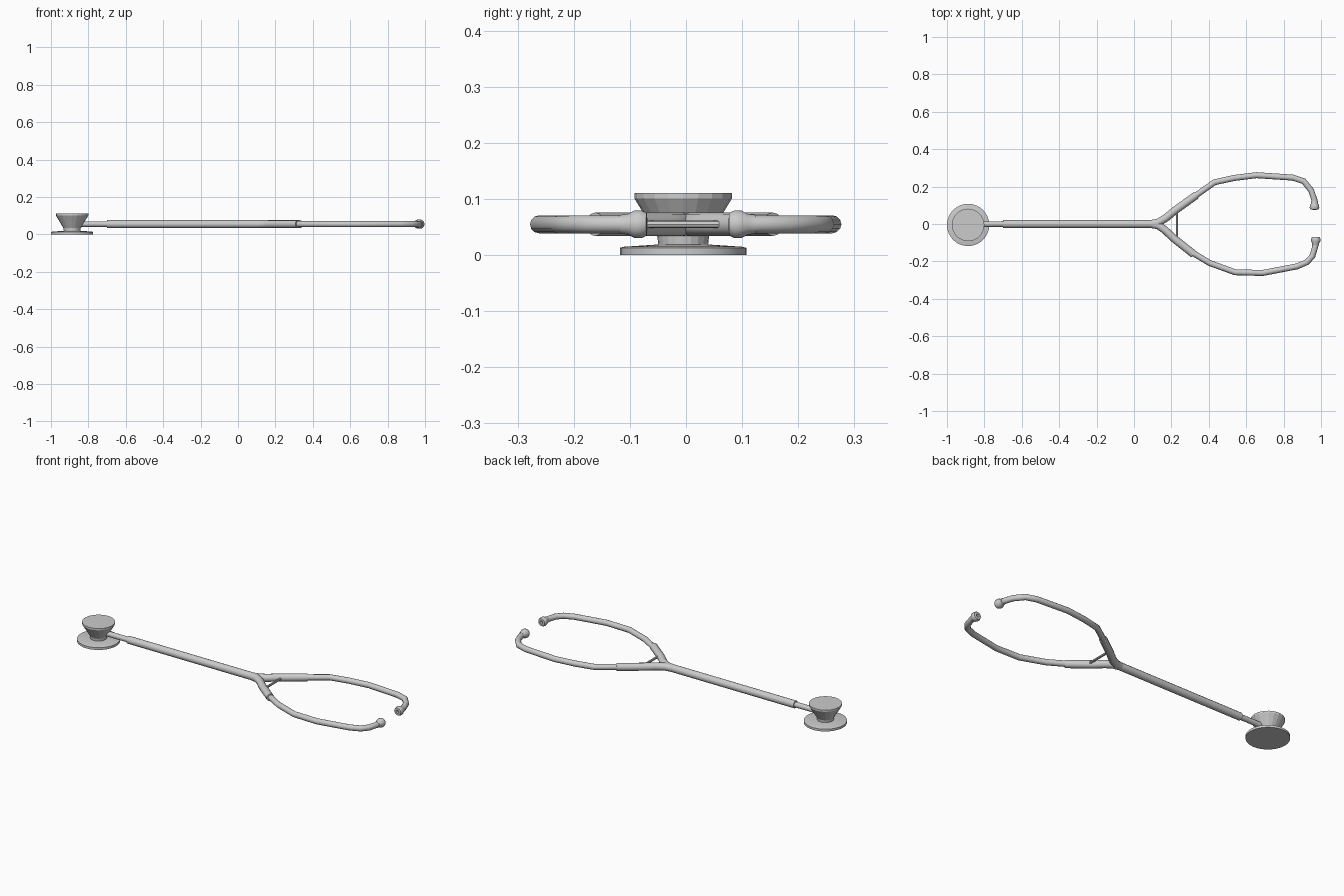
import bpy, bmesh, math
from mathutils import Vector

if "Cube" in bpy.data.objects:
    bpy.data.objects.remove(bpy.data.objects["Cube"])

Z = 0.055  # height of the tubing centre line


def smooth(obj, angle):
    bpy.ops.object.select_all(action='DESELECT')
    obj.select_set(True)
    bpy.context.view_layer.objects.active = obj
    bpy.ops.object.shade_smooth_by_angle(angle=math.radians(angle))


def tube(name, points, radius, res=4):
    """Round tube along a flat path, converted to a mesh."""
    cu = bpy.data.curves.new(name, 'CURVE')
    cu.dimensions = '3D'
    cu.bevel_depth = radius
    cu.bevel_resolution = res
    cu.use_fill_caps = True
    sp = cu.splines.new('POLY')
    sp.points.add(len(points) - 1)
    for p, (x, y) in zip(sp.points, points):
        p.co = (x, y, Z, 1)
    obj = bpy.data.objects.new(name, cu)
    bpy.context.collection.objects.link(obj)
    bpy.ops.object.select_all(action='DESELECT')
    obj.select_set(True)
    bpy.context.view_layer.objects.active = obj
    bpy.ops.object.convert(target='MESH')
    obj = bpy.context.object
    smooth(obj, 35)
    return obj


def lathe(name, profile, sides, loc, axis=(0, 0, 1), angle=30):
    """Revolve (radius, height) pairs around an axis, closing both ends."""
    bm = bmesh.new()
    rings = [[bm.verts.new((r * math.cos(math.tau * i / sides),
                            r * math.sin(math.tau * i / sides), h))
              for i in range(sides)] for r, h in profile]
    for a, b in zip(rings, rings[1:]):
        for i in range(sides):
            j = (i + 1) % sides
            bm.faces.new((a[i], a[j], b[j], b[i]))
    bm.faces.new(rings[0][::-1])
    bm.faces.new(rings[-1])
    bmesh.ops.recalc_face_normals(bm, faces=bm.faces)
    me = bpy.data.meshes.new(name)
    bm.to_mesh(me)
    bm.free()
    obj = bpy.data.objects.new(name, me)
    bpy.context.collection.objects.link(obj)
    obj.location = loc
    obj.rotation_mode = 'QUATERNION'
    obj.rotation_quaternion = Vector(axis).to_track_quat('Z', 'Y')
    smooth(obj, angle)
    return obj


# Chest piece: wide diaphragm below, bell above
cx, cy = -0.887, -0.005
lathe("diaphragm", [(0.113, 0), (0.113, 0.013), (0.105, 0.015), (0.045, 0.019)],
      32, (cx, cy, 0))
lathe("bell", [(0.044, 0.015), (0.046, 0.033), (0.071, 0.075),
               (0.087, 0.101), (0.087, 0.111)], 20, (cx, cy, 0), angle=15)
tube("chest_stem", [(-0.88, -0.002), (-0.68, 0)], 0.015)

# Rubber tubing: main run and the two forks
tube("main_tube", [(-0.70, 0), (0.13, 0)], 0.021)
tube("fork_left", [(0.09, 0), (0.13, 0.008), (0.17, 0.032), (0.22, 0.073),
                   (0.334, 0.155)], 0.021)
tube("fork_right", [(0.09, 0), (0.13, -0.008), (0.165, -0.032), (0.21, -0.075),
                    (0.32, -0.162)], 0.021)
tube("spreader_bar", [(0.23, -0.085), (0.23, 0.075)], 0.0065, 2)

# Metal ear arms
tube("ear_arm_left", [(0.31, 0.138), (0.43, 0.223), (0.535, 0.246), (0.655, 0.261),
                      (0.848, 0.248), (0.907, 0.229), (0.947, 0.18),
                      (0.964, 0.13), (0.965, 0.10)], 0.016)
tube("ear_arm_right", [(0.30, -0.146), (0.405, -0.209), (0.54, -0.258), (0.687, -0.262),
                       (0.87, -0.227), (0.925, -0.204), (0.954, -0.171),
                       (0.969, -0.12), (0.972, -0.09)], 0.016)

# Ear tips with a small recessed opening
tip = [(0.017, 0), (0.019, 0.015), (0.025, 0.026), (0.0255, 0.038),
       (0.021, 0.048), (0.009, 0.049), (0.008, 0.036)]
lathe("ear_tip_left", tip, 14, (0.965, 0.125, Z), (0, -1, 0), 40)
lathe("ear_tip_right", tip, 14, (0.970, -0.118, Z), (0.05, 1, 0), 40)
